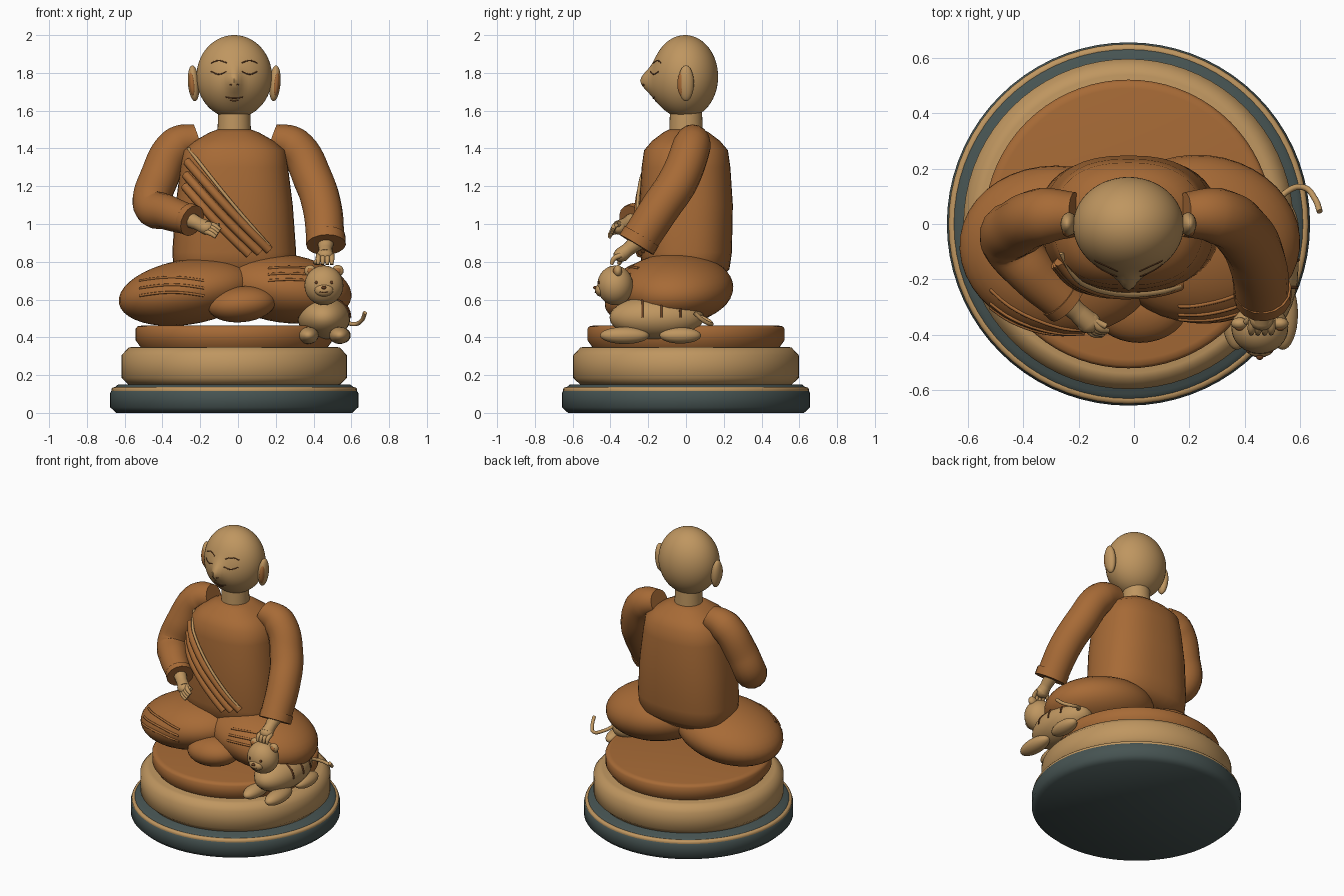
import bpy, bmesh, math
from math import sin, cos, pi
from mathutils import Matrix, Vector, Euler
from mathutils.bvhtree import BVHTree

if "Cube" in bpy.data.objects:
    bpy.data.objects.remove(bpy.data.objects["Cube"])

CX = -0.02  # statue axis


def material(name, rgb):
    m = bpy.data.materials.new(name)
    m.diffuse_color = (*rgb, 1)
    m.use_nodes = True
    m.node_tree.nodes["Principled BSDF"].inputs["Base Color"].default_value = m.diffuse_color
    return m


ROBE = material("robe_brown", (0.385, 0.145, 0.037))
SKIN = material("warm_tan", (0.52, 0.305, 0.117))
SLATE = material("dark_slate", (0.062, 0.088, 0.085))
LINE = material("dark_brown", (0.14, 0.05, 0.016))


def finish(name, bm, mat):
    bmesh.ops.recalc_face_normals(bm, faces=bm.faces)
    me = bpy.data.meshes.new(name)
    bm.to_mesh(me)
    bm.free()
    me.materials.append(mat)
    ob = bpy.data.objects.new(name, me)
    bpy.context.collection.objects.link(ob)
    return ob


def ellipsoid(name, loc, radii, mat, rot=(0, 0, 0), seg=32):
    bm = bmesh.new()
    bmesh.ops.create_uvsphere(bm, u_segments=seg, v_segments=seg // 2, radius=1)
    bm.transform(Matrix.LocRotScale(Vector(loc), Euler(rot), Vector(radii)))
    return finish(name, bm, mat)


def loft(name, rings, mat, seg=64, power=2.0, cy=0.0):
    """Stack of (z, rx, ry) superellipse rings, capped at both ends."""
    bm = bmesh.new()
    rows = []
    for z, rx, ry in rings:
        row = []
        for i in range(seg):
            c, s = cos(2 * pi * i / seg), sin(2 * pi * i / seg)
            x = math.copysign(abs(c) ** (2 / power), c) * rx
            y = math.copysign(abs(s) ** (2 / power), s) * ry
            row.append(bm.verts.new((CX + x, cy + y, z)))
        rows.append(row)
    for a, b in zip(rows, rows[1:]):
        for i in range(seg):
            j = (i + 1) % seg
            bm.faces.new((a[i], a[j], b[j], b[i]))
    bm.faces.new(rows[0])
    bm.faces.new(rows[-1])
    return finish(name, bm, mat)


def tube(name, pts, mat, radius, radii=None, res=4, steps=8):
    cu = bpy.data.curves.new(name, 'CURVE')
    cu.dimensions = '3D'
    cu.bevel_depth, cu.bevel_resolution = radius, res
    cu.resolution_u, cu.use_fill_caps = steps, True
    sp = cu.splines.new('BEZIER')
    sp.bezier_points.add(len(pts) - 1)
    for i, (bp, p) in enumerate(zip(sp.bezier_points, pts)):
        bp.co = p
        bp.handle_left_type = bp.handle_right_type = 'AUTO'
        bp.radius = radii[i] / radius if radii else 1
    cu.materials.append(mat)
    ob = bpy.data.objects.new(name, cu)
    bpy.context.collection.objects.link(ob)
    return ob


def drape(name, target, xz, mat, radius, lift=0.0):
    """Thin tube lying on the front surface of a part."""
    me = target.data
    tree = BVHTree.FromPolygons([v.co for v in me.vertices], [p.vertices for p in me.polygons])
    pts = []
    for x, z in xz:
        hit = tree.ray_cast(Vector((x, -2, z)), Vector((0, 1, 0)))[0]
        if hit:
            pts.append((x, hit.y - lift, z))
    if len(pts) > 1:
        tube(name, pts, mat, radius, res=2, steps=3)


def arc(x0, x1, z, sag, n=7):
    return [(x0 + (x1 - x0) * i / (n - 1), z + sag * sin(pi * i / (n - 1))) for i in range(n)]


# Stepped round pedestal
def disc(name, prof, mat):
    return loft(name, [(z, r, r) for z, r in prof], mat, 72)


disc("plinth", [(0, .625), (.03, .657), (.105, .657), (.125, .645), (.15, .615)], SLATE)
disc("plinth_trim", [(.11, .63), (.116, .65), (.126, .651), (.134, .645), (.137, .632), (.13, .62)], SKIN)
disc("pedestal", [(.145, .555), (.185, .597), (.305, .597), (.345, .56), (.35, .54)], SKIN)
disc("cushion", [(.34, .49), (.385, .522), (.445, .522), (.458, .512), (.462, .49)], ROBE)

# Robed body
torso = loft("torso", [(.70, .27, .17), (.76, .32, .23), (.85, .328, .243), (1.1, .31, .248),
                       (1.3, .285, .235), (1.39, .27, .222), (1.44, .21, .18),
                       (1.485, .13, .12), (1.50, .09, .09)], ROBE, seg=40, power=2.45)
leg_r = ellipsoid("right_leg", (-.265, -.095, .64), (.372, .305, .172), ROBE, (0, -.16, -.14), 40)
leg_l = ellipsoid("left_leg", (.24, -.055, .66), (.365, .305, .182), ROBE, (0, .14, -.1), 40)
ellipsoid("crossed_foot", (.02, -.29, .575), (.18, .14, .095), ROBE, (0, -.1, 0))

# Sash folds across the chest, with a pale hem
sash = [(-.262, 1.40, .165, .885, .009, .010, SKIN), (-.268, 1.33, .165, .862, .024, .002, ROBE),
        (-.275, 1.26, .115, .85, .024, .002, ROBE), (-.28, 1.20, .06, .84, .024, .002, ROBE)]
for x0, z0, x1, z1, r, lift, mat in sash:
    line = [(x0 + (x1 - x0) * t / 8, z0 + (z1 - z0) * t / 8 - .012 * sin(pi * t / 8)) for t in range(9)]
    drape("sash_fold", torso, line, mat, r, lift)

# Cloth creases on the knees
for i in range(3):
    drape("knee_crease", leg_r, arc(-.52, -.18, .62 + .04 * i, .018), ROBE, .007)
    drape("knee_crease", leg_l, arc(.16, .38, .70 + .033 * i, .006), ROBE, .007)

# Sleeves and cuffs
arm_r = [(-.21, .035, 1.452), (-.32, .03, 1.415), (-.415, -.01, 1.25), (-.452, -.06, 1.10),
         (-.37, -.17, 1.06), (-.25, -.28, 1.02)]
arm_l = [(.18, .035, 1.452), (.295, .03, 1.412), (.40, -.04, 1.23), (.447, -.14, 1.08), (.463, -.25, .91)]
tube("right_sleeve", arm_r, ROBE, .1, [.08, .102, .104, .104, .092, .08], 6)
tube("left_sleeve", arm_l, ROBE, .1, [.08, .102, .106, .104, .1], 6)
tube("right_cuff", [(-.27, -.262, 1.03), (-.243, -.286, 1.017)], ROBE, .086, res=6)
tube("left_cuff", [(.464, -.235, .935), (.466, -.262, .89)], ROBE, .105, res=6)


# Hands
def hand(side, wrist, palm, tip, spread, thumb):
    wrist, palm, tip, spread = map(Vector, (wrist, palm, tip, spread))
    tube(side + "_wrist", [wrist, wrist.lerp(palm, .6), palm], SKIN, .045, [.045, .036, .04])
    ellipsoid(side + "_palm", palm, (.045, .04, .036), SKIN, seg=16)
    for k in (-1.5, -.5, .5, 1.5):
        a = palm + spread * k
        b = tip + spread * k
        mid = a.lerp(b, .5) + Vector((0, -.012, .006))
        tube(side + "_finger", [a, mid, b], SKIN, .013, [.014, .014, .009], 3, 4)
    tube(side + "_thumb", [wrist.lerp(palm, .7), thumb], SKIN, .014, [.016, .011], 3, 4)


hand("right", (-.27, -.26, 1.03), (-.165, -.355, .98), (-.105, -.395, .95), (.008, .006, .013),
     (-.10, -.37, .995))
hand("left", (.465, -.25, .91), (.462, -.345, .835), (.46, -.395, .785), (.024, 0, 0),
     (.405, -.355, .79))

# Neck, and head with the nose drawn out of the surface
loft("neck", [(1.44, .09, .09), (1.60, .085, .085)], SKIN, 32)
head = ellipsoid("head", (CX, -.005, 1.78), (.2, .175, .22), SKIN, seg=64)
for v in head.data.vertices:
    if v.co.y < 0:
        dx, dz = v.co.x - CX, v.co.z - 1.76
        v.co.y -= .046 * math.exp(-(dx / .035) ** 2 - (dz / .06) ** 2)
        v.co.y -= .02 * math.exp(-(dx / .12) ** 2 - ((dz + .04) / .1) ** 2)

# Face lines
for s in (-1, 1):
    drape("eyebrow", head, arc(CX + s * .04, CX + s * .122, 1.852, .013), LINE, .0032)
    drape("closed_eye", head, arc(CX + s * .042, CX + s * .122, 1.808, -.015), LINE, .0034)
    drape("nostril", head, arc(CX + s * .012, CX + s * .022, 1.735, .004, 3), LINE, .003)
    ellipsoid("ear", (CX + s * .215, 0, 1.745), (.03, .042, .095), SKIN, (0, s * .08, 0))
    ellipsoid("inner_ear", (CX + s * .222, -.02, 1.742), (.018, .026, .066), ROBE, (0, s * .08, 0))
drape("mouth", head, arc(CX - .045, CX + .045, 1.672, -.006), LINE, .0034)
drape("lower_lip", head, arc(CX - .022, CX + .022, 1.655, -.003, 5), LINE, .0028)

# Small striped animal companion
BX = .455
body_c, body_r = (BX, -.155, .505), (.14, .25, .115)
ellipsoid("animal_body", body_c, body_r, SKIN)
face = ellipsoid("animal_head", (BX, -.375, .675), (.103, .095, .105), SKIN)
ellipsoid("animal_muzzle", (BX, -.452, .65), (.05, .03, .034), SKIN, seg=20)
ellipsoid("animal_nose", (BX, -.481, .663), (.013, .011, .009), LINE, seg=12)
tube("animal_mouth", [(BX - .022, -.477, .641), (BX, -.482, .636), (BX + .022, -.477, .641)], LINE, .0025)
for s in (-1, 1):
    ellipsoid("animal_ear", (BX + s * .073, -.36, .752), (.031, .022, .031), SKIN, seg=20)
    ellipsoid("animal_inner_ear", (BX + s * .073, -.375, .752), (.017, .011, .017), ROBE, seg=16)
    ellipsoid("animal_eye", (BX + s * .04, -.459, .69), (.009, .007, .009), LINE, seg=12)
    ellipsoid("animal_front_leg", (BX + s * .083, -.325, .41), (.055, .13, .045), SKIN)
    ellipsoid("animal_back_leg", (BX + s * .09, -.03, .41), (.052, .11, .043), SKIN)
    for y in (-.23, -.13, -.03):
        k = math.sqrt(1 - ((y - body_c[1]) / body_r[1]) ** 2)
        pts = [(BX + s * body_r[0] * k * cos(a), y, body_c[2] + body_r[2] * k * sin(a))
               for a in (0, .3, .6, .9, 1.15)]
        tube("animal_stripe", pts, LINE, .006, res=2, steps=3)
tube("animal_tail", [(.50, .04, .52), (.55, .115, .49), (.615, .132, .47), (.655, .09, .49),
                     (.672, .045, .53)], SKIN, .011)

# Turn tubes into meshes and smooth everything, keeping hard edges
bpy.ops.object.select_all(action='DESELECT')
for ob in bpy.context.scene.objects:
    ob.select_set(True)
    bpy.context.view_layer.objects.active = ob
bpy.ops.object.convert(target='MESH')
bpy.ops.object.shade_smooth_by_angle(angle=math.radians(50))
